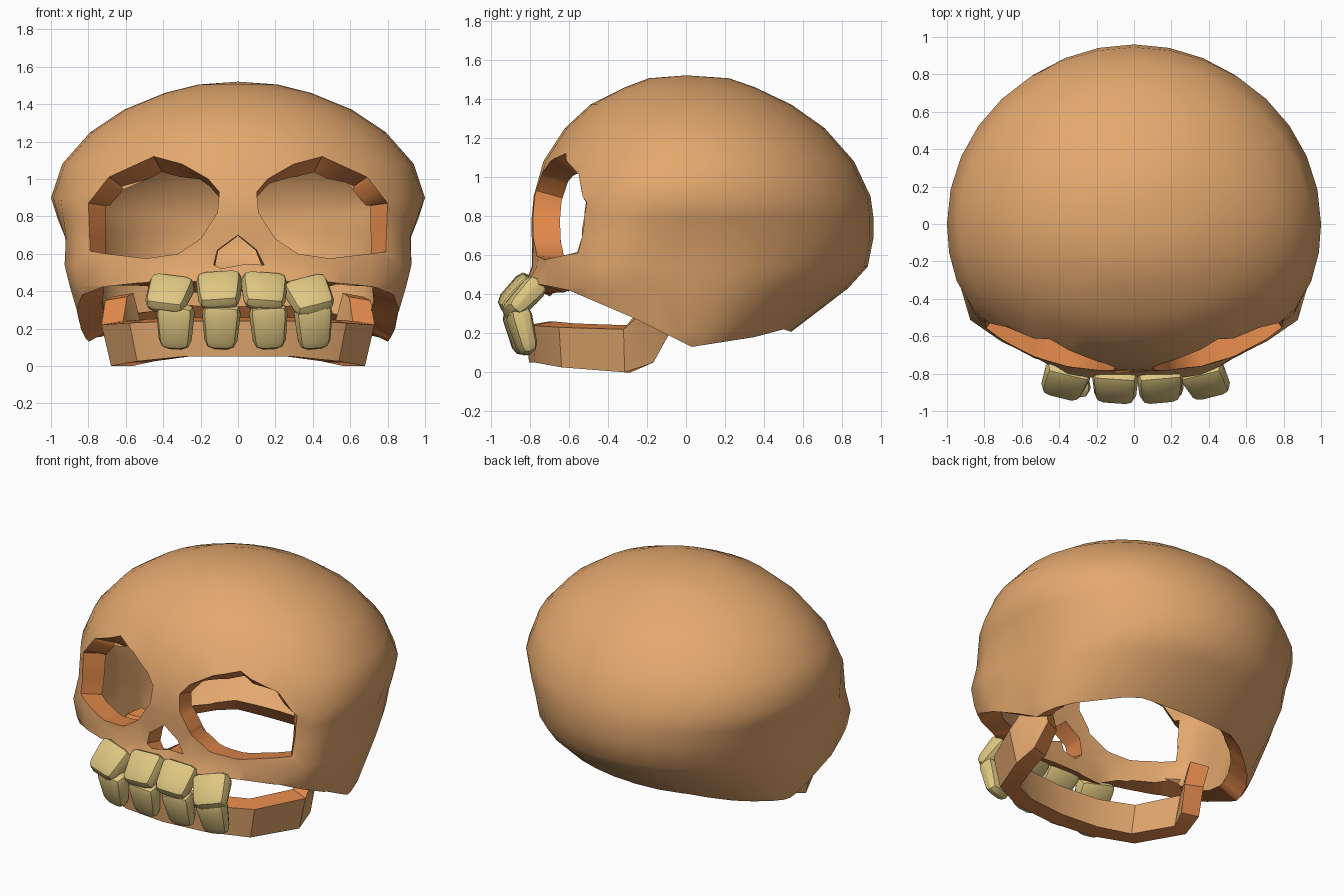
import bpy, bmesh, math
from mathutils import Matrix, Vector, Euler

if "Cube" in bpy.data.objects:
    bpy.data.objects.remove(bpy.data.objects["Cube"], do_unlink=True)


def material(name, rgb):
    m = bpy.data.materials.new(name)
    m.use_nodes = True
    m.diffuse_color = (*rgb, 1)
    m.node_tree.nodes["Principled BSDF"].inputs["Base Color"].default_value = (*rgb, 1)
    return m


bone = material("tan bone", (0.77, 0.39, 0.155))
cut = material("orange cut bone", (0.76, 0.25, 0.07))
ivory = material("yellow ivory", (0.73, 0.57, 0.22))


def make(name, bm, mats):
    bmesh.ops.recalc_face_normals(bm, faces=bm.faces[:])
    me = bpy.data.meshes.new(name)
    bm.to_mesh(me)
    bm.free()
    for m in mats:
        me.materials.append(m)
    ob = bpy.data.objects.new(name, me)
    bpy.context.scene.collection.objects.link(ob)
    return ob


def activate(ob):
    bpy.ops.object.select_all(action='DESELECT')
    ob.select_set(True)
    bpy.context.view_layer.objects.active = ob


def smooth(ob, degrees):
    activate(ob)
    bpy.ops.object.shade_smooth_by_angle(angle=math.radians(degrees))


def prism(name, points, start, end, place):
    """Closed prism over a 2D outline, used as a cutter."""
    bm = bmesh.new()
    a = [bm.verts.new(place(u, v, start)) for u, v in points]
    b = [bm.verts.new(place(u, v, end)) for u, v in points]
    bm.faces.new(a)
    bm.faces.new(b[::-1])
    for i in range(len(a)):
        j = (i + 1) % len(a)
        bm.faces.new((a[i], a[j], b[j], b[i]))
    for f in bm.faces:
        f.material_index = 1
    ob = make(name, bm, [bone, cut])
    ob.hide_render = True
    return ob


# Skull outer form: height, half width, front, back, front squareness, cheek bulge, muzzle
rings = [
    (1.505, 0.21, 0.19, 0.22, 2, 0, 0), (1.46, 0.39, 0.31, 0.35, 2, 0, 0),
    (1.37, 0.61, 0.49, 0.54, 2, 0, 0), (1.25, 0.79, 0.62, 0.71, 2, 0, 0),
    (1.08, 0.94, 0.73, 0.86, 2.1, 0, 0), (0.90, 1.0, 0.78, 0.945, 2.2, 0.01, 0),
    (0.79, 0.965, 0.79, 0.96, 2.3, 0.03, 0), (0.69, 0.925, 0.79, 0.96, 2.4, 0.06, 0),
    (0.54, 0.90, 0.79, 0.93, 2.7, 0.09, 0), (0.43, 0.88, 0.80, 0.83, 2.7, 0.08, 0.83),
    (0.20, 0.84, 0.76, 0.53, 2.6, 0.04, 0.85), (0.0, 0.74, 0.70, 0.25, 2.5, 0, 0.8)]
SEG = 32
bm = bmesh.new()
loops = []
for z, w, front, back, power, cheek, muzzle in rings:
    loop = []
    for i in range(SEG):
        t = 2 * math.pi * i / SEG
        c, s = math.cos(t), math.sin(t)
        p, d = (power, front) if s < 0 else (2, back)
        k = (abs(c) ** p + abs(s) ** p) ** (-1 / p)
        if s < 0:
            off = math.degrees(math.asin(min(1, -s))) - 30
            k *= 1 + cheek * math.exp(-(off / 13) ** 2)
        x, y = w * c * k, d * s * k
        if s < 0 and abs(x) < 0.52:
            y = min(y, -muzzle)
        loop.append(bm.verts.new((x, y, z)))
    loops.append(loop)
pole = bm.verts.new((0, 0, 1.52))
for i in range(SEG):
    j = (i + 1) % SEG
    bm.faces.new((loops[0][i], loops[0][j], pole))
    for a, b in zip(loops, loops[1:]):
        bm.faces.new((a[j], a[i], b[i], b[j]))
bm.faces.new(loops[-1])
skull = make("skull", bm, [bone, cut])

# Openings: eyes, nose and the underside
eye = [(0.79, 0.61), (0.80, 0.87), (0.69, 1.01), (0.45, 1.12), (0.30, 1.08),
       (0.16, 1.0), (0.10, 0.93), (0.11, 0.82), (0.20, 0.68), (0.32, 0.60), (0.49, 0.575)]
nose = [(-0.13, 0.54), (-0.11, 0.62), (0, 0.70), (0.10, 0.62), (0.14, 0.54),
        (0.04, 0.545), (-0.09, 0.52)]
under = [(-1.2, 0.46), (-0.75, 0.45), (-0.6, 0.42), (-0.25, 0.27), (0.03, 0.13),
         (0.35, 0.18), (0.5, 0.22), (0.56, 0.2), (1.2, 0.2), (1.2, -0.5), (-1.2, -0.5)]


def facing(u, v, d):
    return (u, d, v)


cutters = [
    prism("left_eye_cutter", eye, -1.2, -0.2, facing),
    prism("right_eye_cutter", [(-x, z) for x, z in eye], -1.2, -0.2, facing),
    prism("nose_cutter", nose, -1.2, -0.4, facing),
    prism("underside_cutter", under, -1.5, 1.5, lambda u, v, d: (d, u, v))]
activate(skull)
for c in cutters:
    mod = skull.modifiers.new(c.name, 'BOOLEAN')
    mod.operation = 'DIFFERENCE'
    mod.solver = 'EXACT'
    mod.material_mode = 'TRANSFER'
    mod.object = c
    bpy.ops.object.modifier_apply(modifier=mod.name)
for c in cutters:
    bpy.data.objects.remove(c, do_unlink=True)

# Keep only the outer skin, then thicken it with orange rims
bm = bmesh.new()
bm.from_mesh(skull.data)
bmesh.ops.delete(bm, geom=[f for f in bm.faces if f.material_index == 1], context='FACES')
bmesh.ops.remove_doubles(bm, verts=bm.verts[:], dist=0.015)
bm.to_mesh(skull.data)
bm.free()
mod = skull.modifiers.new("thickness", 'SOLIDIFY')
mod.thickness = 0.14
mod.offset = -1
mod.material_offset_rim = 1
bpy.ops.object.modifier_apply(modifier=mod.name)
smooth(skull, 45)

# Lower jaw: a curved band with upturned ends, half path as x, y, bottom, top
half = [(0.32, -0.79, 0.05, 0.24), (0.58, -0.65, 0.025, 0.23), (0.73, -0.32, 0.0, 0.22),
        (0.71, -0.17, 0.05, 0.35), (0.67, -0.08, 0.21, 0.37)]
path = [(-x, y, b, t) for x, y, b, t in half[::-1]] + [(0, -0.82, 0.05, 0.24)] + half
bm = bmesh.new()
sections = []
for i, (x, y, b, t) in enumerate(path):
    p, n = path[max(i - 1, 0)], path[min(i + 1, len(path) - 1)]
    tangent = Vector((n[0] - p[0], n[1] - p[1], 0)).normalized()
    inward = Vector((-tangent.y, tangent.x, 0)) * 0.12
    low, high = Vector((x * 0.93, y * 0.98, b)), Vector((x, y, t))
    lift = Vector((0, 0, 0.02))
    sections.append([bm.verts.new(v) for v in (low, high, high + inward + lift, low + inward)])
for a, b in zip(sections, sections[1:]):
    for k in range(4):
        f = bm.faces.new((a[k], a[(k + 1) % 4], b[(k + 1) % 4], b[k]))
        f.material_index = k % 2
for end in (sections[0], sections[-1]):
    bm.faces.new(end).material_index = 1
jaw = make("lower_jaw", bm, [bone, cut])
smooth(jaw, 35)


def tooth(name, centre, size, turn, taper):
    bm = bmesh.new()
    bmesh.ops.create_cube(bm, size=1)
    for v in bm.verts:
        if v.co.z < 0:
            v.co.x *= taper
            v.co.y *= 0.75
    bmesh.ops.scale(bm, vec=size, verts=bm.verts[:])
    bmesh.ops.bevel(bm, geom=bm.edges[:], offset=0.05, segments=2, affect='EDGES', profile=0.5)
    rot = Euler([math.radians(a) for a in turn]).to_matrix().to_4x4()
    bm.transform(Matrix.Translation(centre) @ rot)
    smooth(make(name, bm, [ivory]), 32)


# Teeth: x, height, lean and swing of each
upper = [(-0.37, 0.38, 7, -14), (-0.10, 0.40, -4, -4), (0.14, 0.395, 4, 5), (0.385, 0.37, -14, 14)]
lower = [(-0.335, 0.21, 3, -10), (-0.09, 0.21, 2, -3), (0.165, 0.21, -3, 3), (0.405, 0.21, -5, 10)]
for i, (x, z, lean, swing) in enumerate(upper):
    tooth(f"upper_tooth_{i + 1}", (x, -0.865 + 0.2 * x * x, z), (0.255, 0.135, 0.225),
          (-45, lean, swing), 0.85)
for i, (x, z, lean, swing) in enumerate(lower):
    tooth(f"lower_tooth_{i + 1}", (x, -0.86 + 0.15 * x * x, z), (0.215, 0.125, 0.25),
          (14, lean, swing), 0.78)
